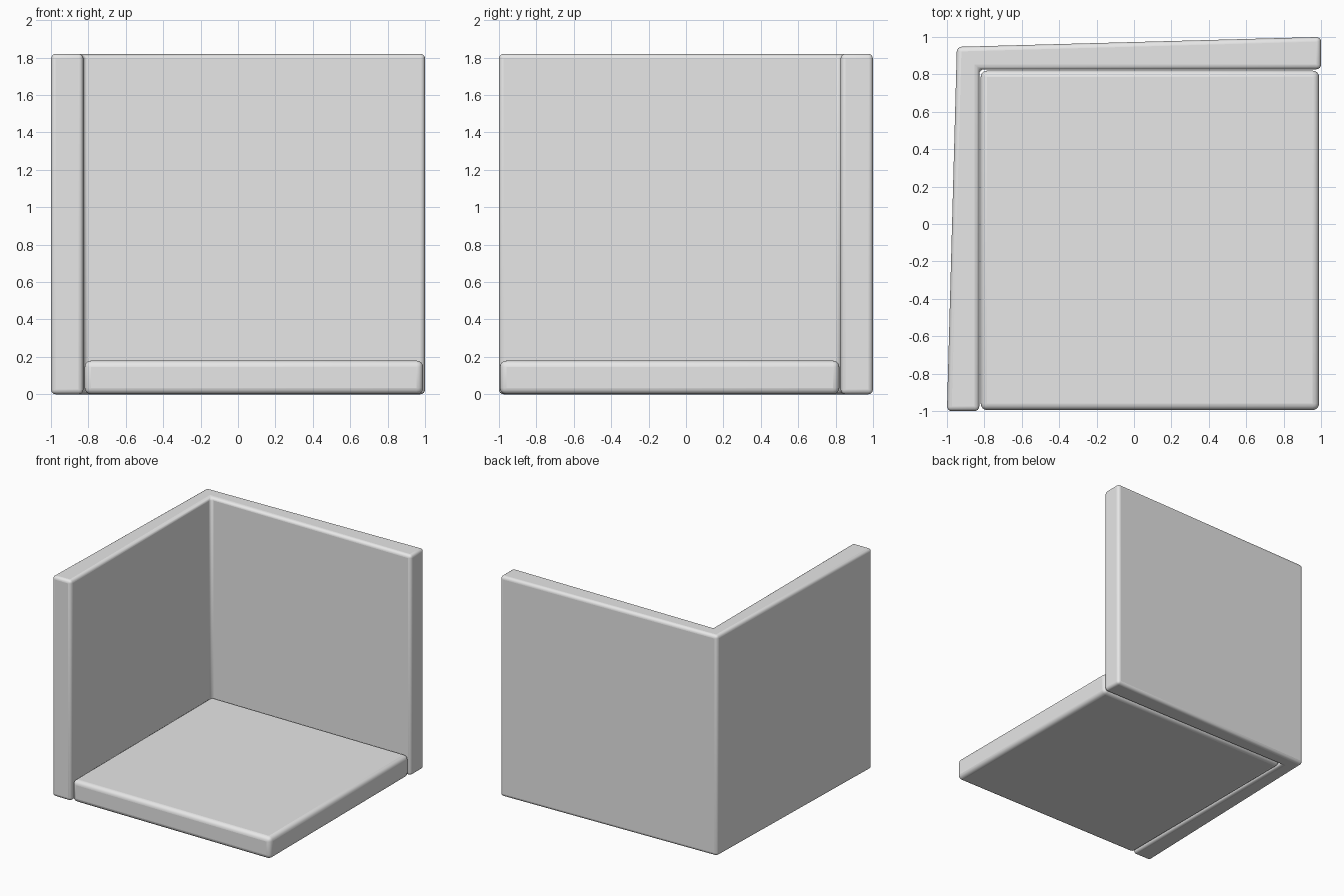
import bpy
import bmesh

cube = bpy.data.objects.get("Cube")
if cube:
    bpy.data.objects.remove(cube, do_unlink=True)

grey = bpy.data.materials.new("light_grey")
grey.use_nodes = True
colour = (0.8, 0.8, 0.8, 1)
grey.diffuse_color = colour
grey.node_tree.nodes["Principled BSDF"].inputs["Base Color"].default_value = colour


def rounded_slab(name, outline, height, radius):
    """Extrude a plan outline upward and round its edges."""
    bm = bmesh.new()
    base = bm.faces.new([bm.verts.new((x, y, 0)) for x, y in outline])
    top = bmesh.ops.extrude_face_region(bm, geom=[base])["geom"]
    bmesh.ops.translate(bm, vec=(0, 0, height),
                        verts=[v for v in top if isinstance(v, bmesh.types.BMVert)])
    bmesh.ops.recalc_face_normals(bm, faces=bm.faces)
    mesh = bpy.data.meshes.new(name)
    bm.to_mesh(mesh)
    bm.free()
    mesh.materials.append(grey)
    obj = bpy.data.objects.new(name, mesh)
    bpy.context.collection.objects.link(obj)
    bevel = obj.modifiers.new("rounded_edges", 'BEVEL')
    bevel.width = radius
    bevel.segments = 4
    bevel.limit_method = 'ANGLE'
    bpy.ops.object.select_all(action='DESELECT')
    obj.select_set(True)
    bpy.context.view_layer.objects.active = obj
    bpy.ops.object.shade_smooth_by_angle()
    return obj


# Floor slab
rounded_slab("floor", [(-0.82, -0.995), (0.99, -0.995), (0.99, 0.82), (-0.82, 0.82)],
             0.18, 0.035)

# Two joined walls, thinning toward their shared corner
rounded_slab("corner_walls",
             [(-1, -1), (-0.827, -1), (-0.827, 0.827), (1, 0.827), (1, 1), (-0.947, 0.947)],
             1.82, 0.025)
